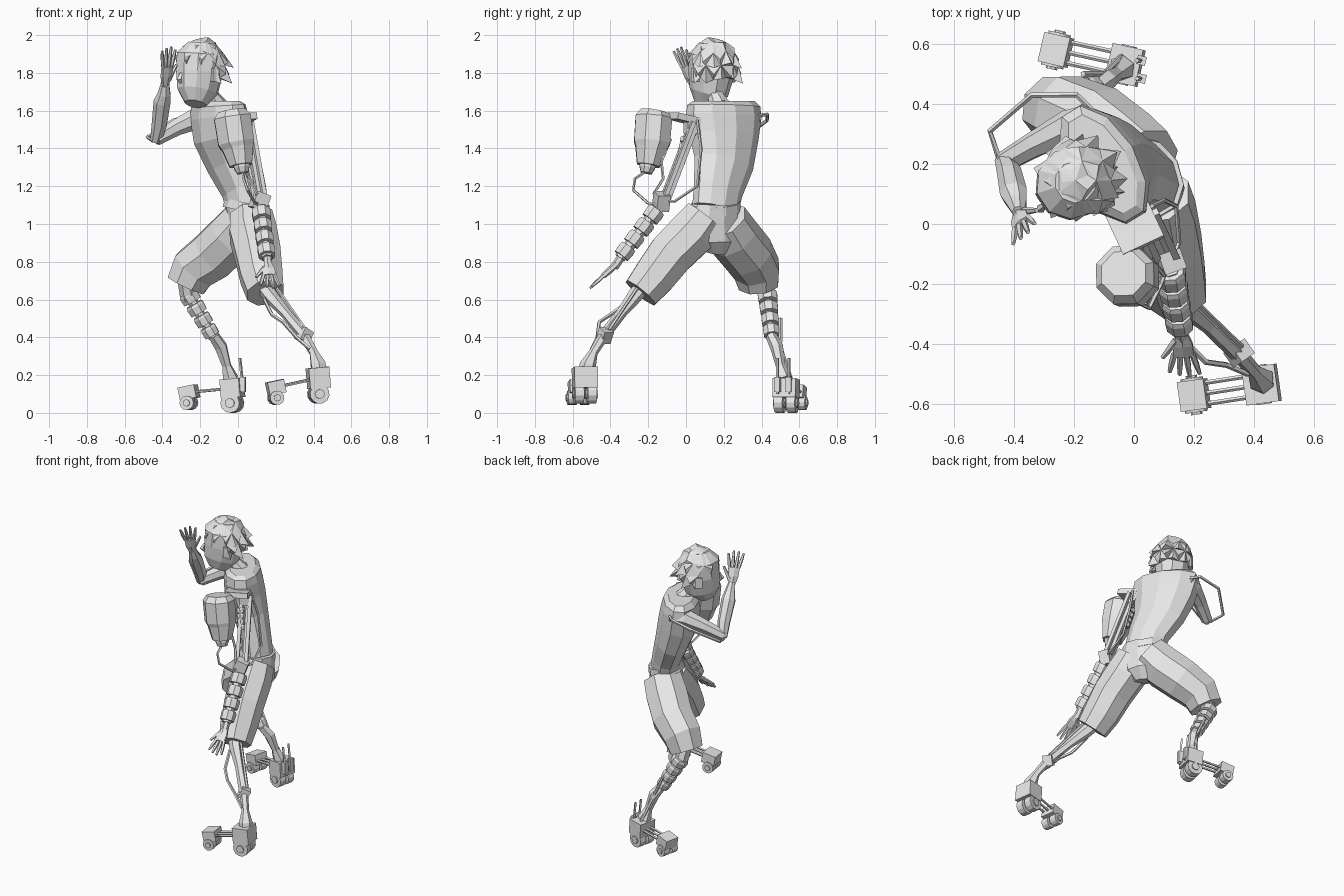
import bpy, bmesh, math, random
from mathutils import Vector, Matrix

random.seed(4)
if "Cube" in bpy.data.objects:
    bpy.data.objects.remove(bpy.data.objects["Cube"])

grey = bpy.data.materials.new("matte_grey")
grey.use_nodes = True
grey.diffuse_color = (0.8, 0.8, 0.8, 1)
grey.node_tree.nodes["Principled BSDF"].inputs["Base Color"].default_value = grey.diffuse_color


def finish(name, bm):
    bmesh.ops.recalc_face_normals(bm, faces=bm.faces)
    mesh = bpy.data.meshes.new(name)
    bm.to_mesh(mesh)
    bm.free()
    mesh.materials.append(grey)
    obj = bpy.data.objects.new(name, mesh)
    bpy.context.collection.objects.link(obj)
    return obj


def loft(name, rings, sides=6, axis=(1, 0, 0)):
    """Skin rings (x, y, z, radius[, second radius]) along a path."""
    bm = bmesh.new()
    pts = [Vector(r[:3]) for r in rings]
    u = Vector(axis)
    loops = []
    for i, ring in enumerate(rings):
        t = (pts[min(i + 1, len(pts) - 1)] - pts[max(i - 1, 0)]).normalized()
        u = (u - t * u.dot(t)).normalized()
        v = t.cross(u)
        loop = []
        for k in range(sides):
            a = math.tau * (k + 0.5) / sides
            loop.append(bm.verts.new(pts[i] + u * math.cos(a) * ring[3] + v * math.sin(a) * ring[-1]))
        loops.append(loop)
    for low, high in zip(loops, loops[1:]):
        for k in range(sides):
            j = (k + 1) % sides
            bm.faces.new((low[k], low[j], high[j], high[k]))
    bm.faces.new(loops[0])
    bm.faces.new(loops[-1])
    return finish(name, bm)


def tube(name, path, radius, sides=5):
    return loft(name, [(*p, radius) for p in path], sides, (0.3, 0.5, 0.8))


def box(name, centre, size, yaw=0, pitch=0, roll=0):
    bm = bmesh.new()
    rot = Matrix.Identity(4)
    for angle, axis in ((yaw, "Z"), (pitch, "Y"), (roll, "X")):
        rot = rot @ Matrix.Rotation(math.radians(angle), 4, axis)
    bmesh.ops.create_cube(bm, size=1, matrix=Matrix.Translation(centre) @ rot @ Matrix.Diagonal((*size, 1)))
    return finish(name, bm)


def collars(name, start, end, count, r0, r1):
    """Row of tapered sleeves on a thin core."""
    a, b = Vector(start), Vector(end)
    tube(name + "_core", (a, b), r1 * 0.65, 6)
    for i in range(count):
        p, q = a.lerp(b, (i + 0.06) / count), a.lerp(b, (i + 0.84) / count)
        r = r0 + (r1 - r0) * i / count
        loft(f"{name}_sleeve_{i}", [(*p, r * 0.88), (*p.lerp(q, 0.25), r), (*q, r * 0.95)], 8)


def hand(name, wrist, reach, spread, thumb_side):
    w, d, s = Vector(wrist), Vector(reach), Vector(spread).normalized()
    loft(name + "_palm", [(*w, .02, .016), (*(w + d * .25), .038, .018), (*(w + d * .5), .04, .015)], 6, s)
    for i in range(4):
        off = (i - 1.5) / 1.5
        base = w + d * .47 + s * off * .03
        tip = w + d * (1 - .1 * abs(off - .2)) + s * off * .05
        loft(f"{name}_finger_{i}", [(*base, .011), (*base.lerp(tip, .5), .011), (*tip, .007)], 5, s)
    root = w + d * .15 + s * thumb_side * .02
    tip = w + d * .55 + s * thumb_side * .07
    loft(name + "_thumb", [(*root, .014), (*tip, .008)], 5, s)


def skate(name, heel, toe, size, wheel_drop, yaw):
    """Heel and toe blocks, linking rods and paired wheels."""
    side = Matrix.Rotation(math.radians(yaw), 3, "Z") @ Vector((0, 1, 0))
    h, t = Vector(heel), Vector(toe)
    box(name + "_heel_block", h, size, yaw, -5)
    box(name + "_toe_block", t, (.09, .1, .07), yaw, -12)
    for k in (-1, 0, 1):
        tube(f"{name}_rod_{k}", (h + side * k * .035, t + side * k * .035), .008)
    for label, c, r, drop in (("heel", h, .052, wheel_drop), ("toe", t, .038, .055)):
        for k in (-1, 1):
            mid = c + side * k * .034 - Vector((0, 0, drop))
            a, b = mid - side * .024, mid + side * .024
            tube(f"{name}_{label}_wheel_{k}", (a, a.lerp(b, .2), b), r, 12)
            tube(f"{name}_{label}_hub_{k}", (a - side * .008, b + side * .008), r * .5, 8)


# Torso, neck and pelvis
width = (-.5, .85, 0)
loft("torso", [(.045, .155, 1.08, .13, .1), (.022, .17, 1.18, .14, .098), (-.038, .2, 1.32, .17, .112),
               (-.085, .2, 1.46, .2, .132), (-.1, .2, 1.57, .22, .125), (-.105, .2, 1.625, .215, .115),
               (-.105, .2, 1.65, .185, .085)], 10, width)
loft("neck", [(-.11, .18, 1.62, .06), (-.14, .16, 1.67, .045), (-.18, .14, 1.74, .05)], 8)
loft("pelvis", [(.05, .155, 1.1, .135, .108), (.05, .15, 1.0, .155, .105),
                (.05, .16, .91, .13, .1), (.04, .15, .85, .06, .06)], 10, width)
loft("waistband", [(.04, .155, 1.065, .145, .118), (.05, .155, 1.11, .14, .112)], 10, width)

# Short trouser legs
loft("left_trouser_leg", [(.07, .1, 1.04, .12), (.08, .03, .95, .135), (.105, -.08, .84, .13),
                          (.125, -.17, .72, .12), (.145, -.24, .635, .105)], 8)
loft("right_trouser_leg", [(.04, .2, 1.02, .13), (-.03, .25, .935, .142), (-.13, .33, .838, .14),
                           (-.235, .375, .76, .13), (-.275, .385, .675, .112)], 8, (0, 1, 0))

# Head
face = Vector((-.8, -.6, 0))
loft("head", [(-.225, .095, 1.635, .06, .055), (-.215, .12, 1.7, .115, .1), (-.205, .135, 1.8, .13, .12),
              (-.2, .14, 1.9, .13, .12), (-.195, .14, 1.96, .07, .07)], 10, face)
skull = Vector((-.195, .145, 1.84))
loft("nose", [(-.3, .06, 1.8, .008), (-.312, .05, 1.765, .016), (-.3, .06, 1.75, .01)], 4)
for label, k in (("right", 1), ("left", -1)):
    ear = skull + Vector((face.y, -face.x, 0)) * k * .12 - Vector((0, 0, .05))
    box(label + "_ear", ear, (.045, .025, .07), 37)

# Spiky hair: peaks raised on a faceted cap, swept down and back
bm = bmesh.new()
bmesh.ops.create_icosphere(bm, subdivisions=2, radius=.132)
bare = []
for f in bm.faces:
    d = f.calc_center_median().normalized()
    if (d.dot(face) > .15 and d.z < .2) or d.z < -.6:
        bare.append(f)
bmesh.ops.delete(bm, geom=bare, context="FACES")
peaks = bmesh.ops.poke(bm, faces=bm.faces)["verts"]
for v in peaks:
    d = v.co.normalized()
    sweep = Vector((.02, 0, -.04)) + face * (.02 if d.z > .2 else -.012)
    v.co += d * random.uniform(.008, .036) + sweep * random.uniform(.3, 1)
for v in bm.verts:
    v.co.z *= 1.1
    v.co += skull
finish("hair", bm)

# Raised right arm
loft("right_upper_arm", [(-.14, .33, 1.56, .07), (-.22, .32, 1.56, .06), (-.33, .265, 1.51, .045),
                         (-.435, .205, 1.45, .037)], 7)
loft("right_forearm", [(-.435, .215, 1.44, .03), (-.415, .17, 1.53, .042), (-.4, .1, 1.65, .047),
                       (-.39, .07, 1.69, .036), (-.385, .04, 1.75, .022)], 7)
hand("right_hand", (-.385, .04, 1.73), (.02, -.08, .21), (.6, .6, 0), 1)
tube("right_arm_hose", [(-.12, .36, 1.57), (-.19, .43, 1.58), (-.34, .43, 1.55),
                        (-.48, .31, 1.46), (-.45, .22, 1.44)], .01)

# Mechanical left arm
box("left_shoulder_plate", (-.01, .02, 1.55), (.15, .21, .035), 25, 0, -13)
box("left_shoulder_bracket", (.03, .04, 1.51), (.06, .09, .06), 25)
loft("left_shoulder_pod", [(-.035, -.165, 1.595, .08), (-.03, -.17, 1.565, .105), (-.01, -.18, 1.43, .103),
                           (0, -.185, 1.4, .09), (.015, -.2, 1.31, .065)], 8)
loft("pod_nozzle", [(.015, -.2, 1.33, .045), (.02, -.205, 1.3, .045), (.025, -.21, 1.27, .032)], 8)
elbow = Vector((.115, -.13, 1.12))
for i, off in enumerate(((-.03, 0, 0), (.03, .01, 0), (0, .035, .01))):
    o = Vector(off)
    tube(f"left_arm_strut_{i}", (Vector((.04, .03, 1.54)) + o, elbow + o), .016, 4)
collars("left_arm_damper", (.02, 0, 1.46), (.05, -.03, 1.32), 4, .03, .026)
box("left_elbow", elbow, (.08, .07, .09), 20, 20)
collars("left_forearm", (.12, -.15, 1.08), (.155, -.35, .82), 4, .053, .048)
tube("left_wrist", ((.155, -.34, .83), (.16, -.38, .77)), .022, 6)
hand("left_hand", (.16, -.365, .79), (.01, -.145, -.13), (1, 0, 0), -1)
tube("pod_cable", [(.025, -.21, 1.28), (.03, -.27, 1.24), (.05, -.28, 1.18), (.09, -.2, 1.11), (.11, -.14, 1.11)], .008)
tube("arm_cable", [(.0, -.08, 1.45), (.04, -.13, 1.33), (.06, -.12, 1.24), (.1, -.17, 1.16), (.11, -.13, 1.1)], .008)
tube("back_cable", [(.06, .06, 1.55), (.1, .08, 1.4), (.14, .06, 1.2), (.15, -.06, 1.12), (.13, -.12, 1.12)], .008)

# Mechanical left leg
loft("left_shin", [(.13, -.22, .68, .045), (.17, -.27, .62, .04), (.25, -.34, .53, .028), (.35, -.435, .41, .03)], 6)
box("left_shin_joint", (.35, -.43, .41), (.06, .06, .07), 35, 30)
loft("left_ankle", [(.35, -.435, .41, .028), (.4, -.49, .32, .024), (.425, -.52, .25, .045), (.43, -.53, .22, .04)], 6)
for k in (-1, 1):
    o = Vector((.035, -.01, 0)) * k
    tube(f"left_shin_rod_{k}", (Vector((.17, -.25, .66)) + o, Vector((.33, -.4, .44)) + o * .8), .009)
tube("left_shin_cable", [(.14, -.29, .6), (.18, -.4, .52), (.24, -.46, .48), (.31, -.47, .4), (.38, -.5, .34)], .01)
skate("left_skate", (.425, -.535, .185), (.2, -.57, .135), (.11, .125, .11), .085, 8)

# Mechanical right leg
tube("right_knee", ((-.275, .4, .7), (-.26, .43, .6)), .045, 7)
collars("right_shin", (-.27, .43, .64), (-.13, .455, .4), 4, .056, .042)
loft("right_ankle", [(-.13, .45, .41, .03), (-.09, .48, .35, .035), (-.06, .5, .25, .025), (-.04, .52, .18, .045)], 6)
tube("right_shin_rod", ((-.17, .5, .5), (-.1, .5, .35), (-.04, .56, .17)), .01)
skate("right_skate", (-.03, .53, .13), (-.26, .58, .108), (.105, .125, .1), .078, -13)
for k in (-1, 1):
    y = .515 + k * .03
    tube(f"right_heel_spike_{k}", ((.03, y, .1), (.01, y, .29)), .008, 4)
    box(f"right_heel_plate_{k}", (.025, y, .15), (.03, .03, .08), -13)
